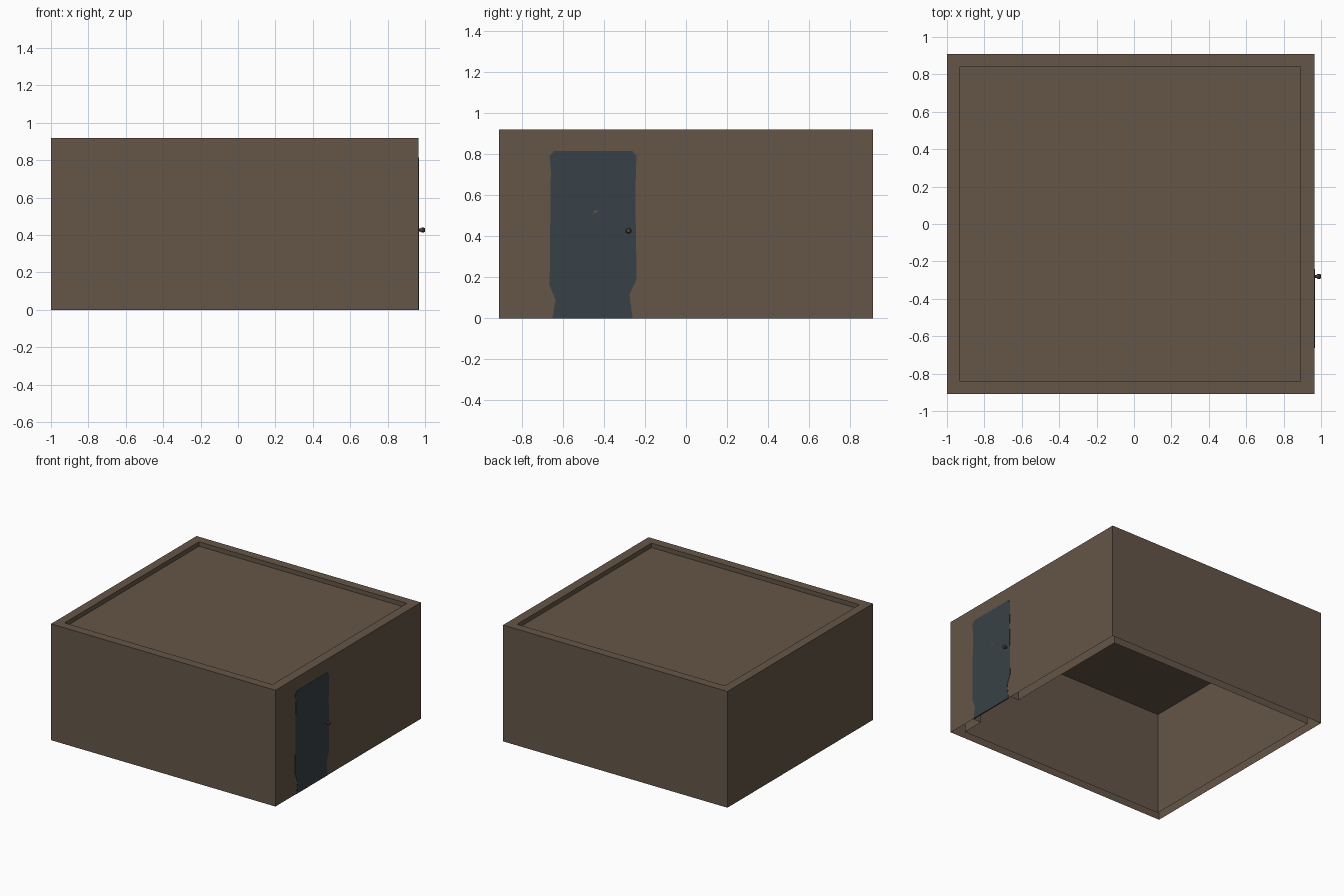
import bpy, bmesh, math
from mathutils import Matrix

if "Cube" in bpy.data.objects:
    bpy.data.objects.remove(bpy.data.objects["Cube"])

X0, X1, Y = -1.0, 0.965, 0.91      # outer footprint
IX0, IX1, IY = -0.93, 0.89, 0.84   # inner footprint
TOP, ROOF, CEIL = 0.92, 0.885, 0.82
D0, D1, DT = -0.66, -0.24, 0.81    # doorway


def material(name, col):
    m = bpy.data.materials.new(name)
    m.diffuse_color = (*col, 1)
    m.use_nodes = True
    m.node_tree.nodes["Principled BSDF"].inputs["Base Color"].default_value = m.diffuse_color
    return m


brown = material("brown_wall", (0.130, 0.093, 0.065))
slate = material("slate_door", (0.040, 0.053, 0.063))
bronze = material("bronze_knob", (0.100, 0.065, 0.042))


def finish(name, bm, mat):
    me = bpy.data.meshes.new(name)
    bm.to_mesh(me)
    bm.free()
    me.materials.append(mat)
    ob = bpy.data.objects.new(name, me)
    bpy.context.collection.objects.link(ob)
    return ob


def ring(bm, x0, x1, y, z):
    return [bm.verts.new(p) for p in ((x0, -y, z), (x1, -y, z), (x1, y, z), (x0, y, z))]


def bridge(bm, a, b, skip=()):
    for i in range(4):
        if i not in skip:
            j = (i + 1) % 4
            bm.faces.new((a[i], a[j], b[j], b[i]))


# outer walls, rim and recessed flat roof (open underneath)
bm = bmesh.new()
rings = [ring(bm, X0, X1, Y, 0), ring(bm, X0, X1, Y, TOP),
         ring(bm, IX0, IX1, IY, TOP), ring(bm, IX0, IX1, IY, ROOF)]
for a, b in zip(rings, rings[1:]):
    bridge(bm, a, b)
bm.faces.new(rings[-1])
finish("outer_walls_and_roof", bm, brown)

# inner walls and ceiling, normals facing the room
bm = bmesh.new()
low, high = ring(bm, IX0, IX1, IY, 0), ring(bm, IX0, IX1, IY, CEIL)
bridge(bm, low, high, skip=(1,))
bm.faces.new(high)
# wall with the doorway cut out, and the jambs of the doorway
frame = [(D0, 0), (D0, DT), (D1, DT), (D1, 0)]
inner = [bm.verts.new((IX1, y, z)) for y, z in frame]
outer = [bm.verts.new((X1 - 0.001, y, z)) for y, z in frame]
bm.faces.new((low[1], inner[0], inner[1], high[1]))
bm.faces.new((high[1], inner[1], inner[2], high[2]))
bm.faces.new((inner[2], inner[3], low[2], high[2]))
for i in range(3):
    bm.faces.new((inner[i], outer[i], outer[i + 1], inner[i + 1]))
bmesh.ops.reverse_faces(bm, faces=bm.faces[:])
finish("inner_walls_and_ceiling", bm, brown)


def plate(name, outline, xa, xb, mat):
    """Extrude a (y, z) outline along x."""
    bm = bmesh.new()
    f = bm.faces.new([bm.verts.new((xa, y, z)) for y, z in outline])
    r = bmesh.ops.extrude_face_region(bm, geom=[f])
    for v in r["geom"]:
        if isinstance(v, bmesh.types.BMVert):
            v.co.x = xb
    bmesh.ops.recalc_face_normals(bm, faces=bm.faces[:])
    return finish(name, bm, mat)


# door with a worn outline
plate("door", [(-0.65, 0), (-0.26, 0), (-0.275, 0.115), (-0.24, 0.19), (-0.247, 0.6),
               (-0.241, 0.79), (-0.262, 0.815), (-0.643, 0.815), (-0.664, 0.788),
               (-0.658, 0.72), (-0.664, 0.16), (-0.635, 0.09)], 0.958, X1 + 0.002, slate)

# small worn spot on the door
plate("door_spot", [(-0.45, 0.508), (-0.438, 0.516), (-0.428, 0.518),
                    (-0.434, 0.526), (-0.448, 0.522)], X1, X1 + 0.003, brown)

# door knob: stem and rounded grip
bm = bmesh.new()
for r1, r2, xa, xb in ((0.008, 0.008, X1, 0.98), (0.010, 0.014, 0.977, 0.984),
                       (0.014, 0.014, 0.984, 0.994), (0.014, 0.009, 0.994, 1.0)):
    m = Matrix.Translation(((xa + xb) / 2, -0.28, 0.427)) @ Matrix.Rotation(math.pi / 2, 4, 'Y')
    bmesh.ops.create_cone(bm, cap_ends=True, segments=10, radius1=r1, radius2=r2,
                          depth=xb - xa, matrix=m)
finish("door_knob", bm, bronze)
